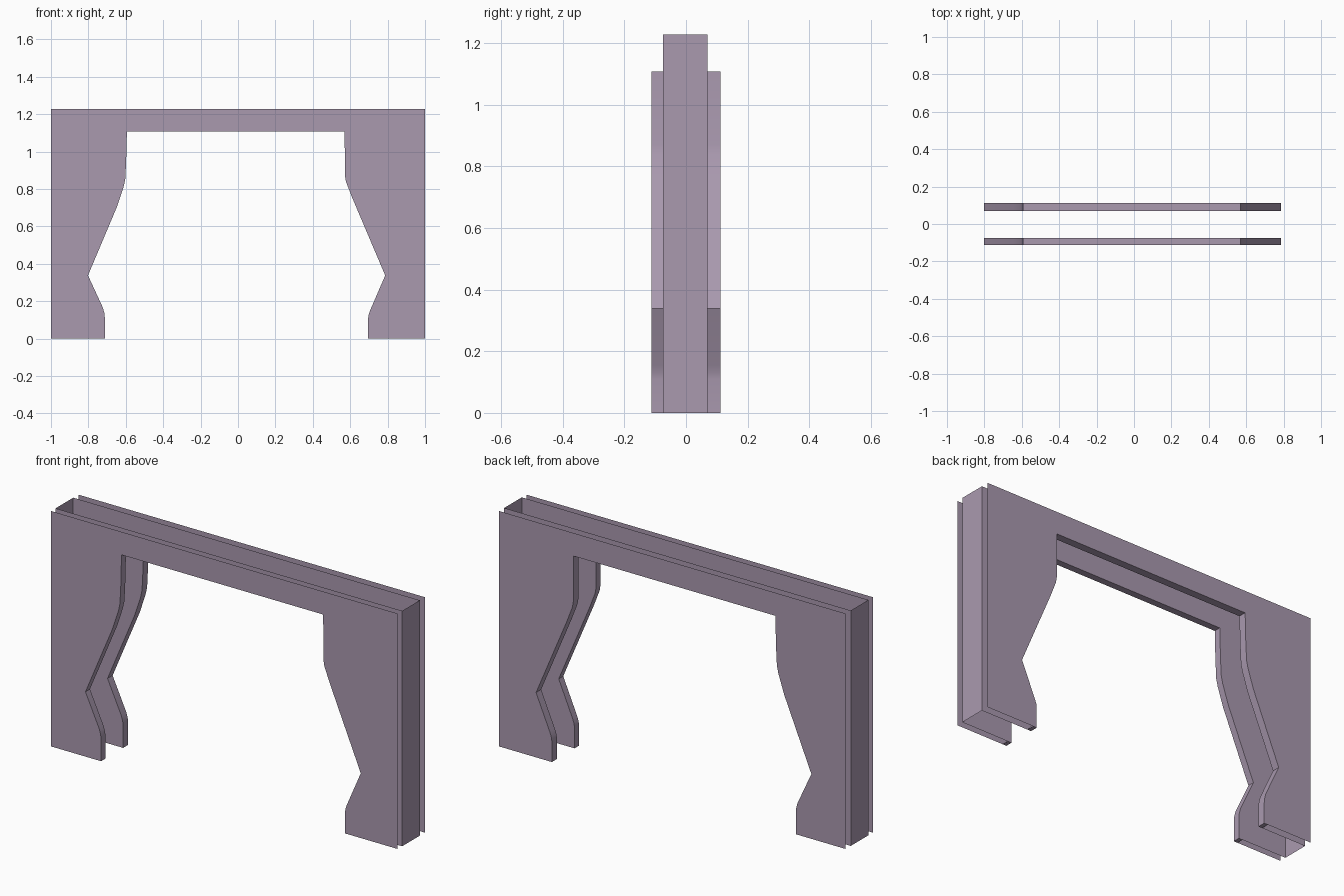
import bpy
import bmesh
from math import radians

if "Cube" in bpy.data.objects:
    bpy.data.objects.remove(bpy.data.objects["Cube"])

TOP = 1.228

mat = bpy.data.materials.new("mauve_cloth")
mat.diffuse_color = (0.40, 0.32, 0.43, 1)
mat.use_nodes = True
mat.node_tree.nodes["Principled BSDF"].inputs["Base Color"].default_value = mat.diffuse_color

# Inner edge of the opening, from left foot over the top to right foot
left = [(-0.735, 0), (-0.712, 0), (-0.712, 0.11), (-0.714, 0.135), (-0.722, 0.165),
        (-0.802, 0.338), (-0.645, 0.71), (-0.612, 0.81), (-0.603, 0.85),
        (-0.598, 0.95), (-0.594, 1.108)]
right = [(0.57, 1.108), (0.572, 0.87), (0.577, 0.84), (0.61, 0.755), (0.787, 0.338),
         (0.708, 0.155), (0.699, 0.13), (0.696, 0.11), (0.696, 0), (0.719, 0)]
opening = left + right
outer = [(1, 0), (1, TOP), (-1, TOP), (-1, 0)]


def finish(bm, name, angle=None):
    me = bpy.data.meshes.new(name)
    bm.to_mesh(me)
    bm.free()
    me.materials.append(mat)
    ob = bpy.data.objects.new(name, me)
    bpy.context.collection.objects.link(ob)
    if angle:
        bpy.ops.object.select_all(action='DESELECT')
        ob.select_set(True)
        bpy.context.view_layer.objects.active = ob
        bpy.ops.object.shade_smooth_by_angle(angle=radians(angle))


def curtain(name, y_front, y_rear):
    """Hollow curtain panel: two sheets joined only along the opening."""
    bm = bmesh.new()
    outline = opening[1:-1] + outer
    sheets = []
    for y in (y_front, y_rear):
        sheets.append([bm.verts.new((x, y, z)) for x, z in outline])
    front, rear = sheets
    bm.faces.new(front)
    bm.faces.new(rear[::-1])
    n = len(opening) - 2
    for i in range(n - 1):
        bm.faces.new((front[i + 1], front[i], rear[i], rear[i + 1]))
    # small hem turned under each foot
    for a, (x, z) in ((0, opening[0]), (n - 1, opening[-1])):
        p = bm.verts.new((x, y_front, z))
        q = bm.verts.new((x, y_rear, z))
        quad = (front[a], p, q, rear[a])
        bm.faces.new(quad if a == 0 else quad[::-1])
    for f in bm.faces:
        f.normal_update()
    # both flat sheets face away from the hollow
    for f in bm.faces:
        if len(f.verts) > 4:
            want = -1 if f.verts[0].co.y == y_front else 1
            if f.normal.y * want < 0:
                f.normal_flip()
    finish(bm, name, 30)


curtain("front_curtain", -0.112, -0.075)
curtain("back_curtain", 0.07, 0.112)

# End walls tying the two curtains together
for name, s in (("left_end_wall", -1), ("right_end_wall", 1)):
    bm = bmesh.new()
    pts = [(s, -0.075, 0), (s, 0.07, 0), (s, 0.07, TOP), (s, -0.075, TOP)]
    bm.faces.new([bm.verts.new(p) for p in pts[::s]])
    finish(bm, name)
